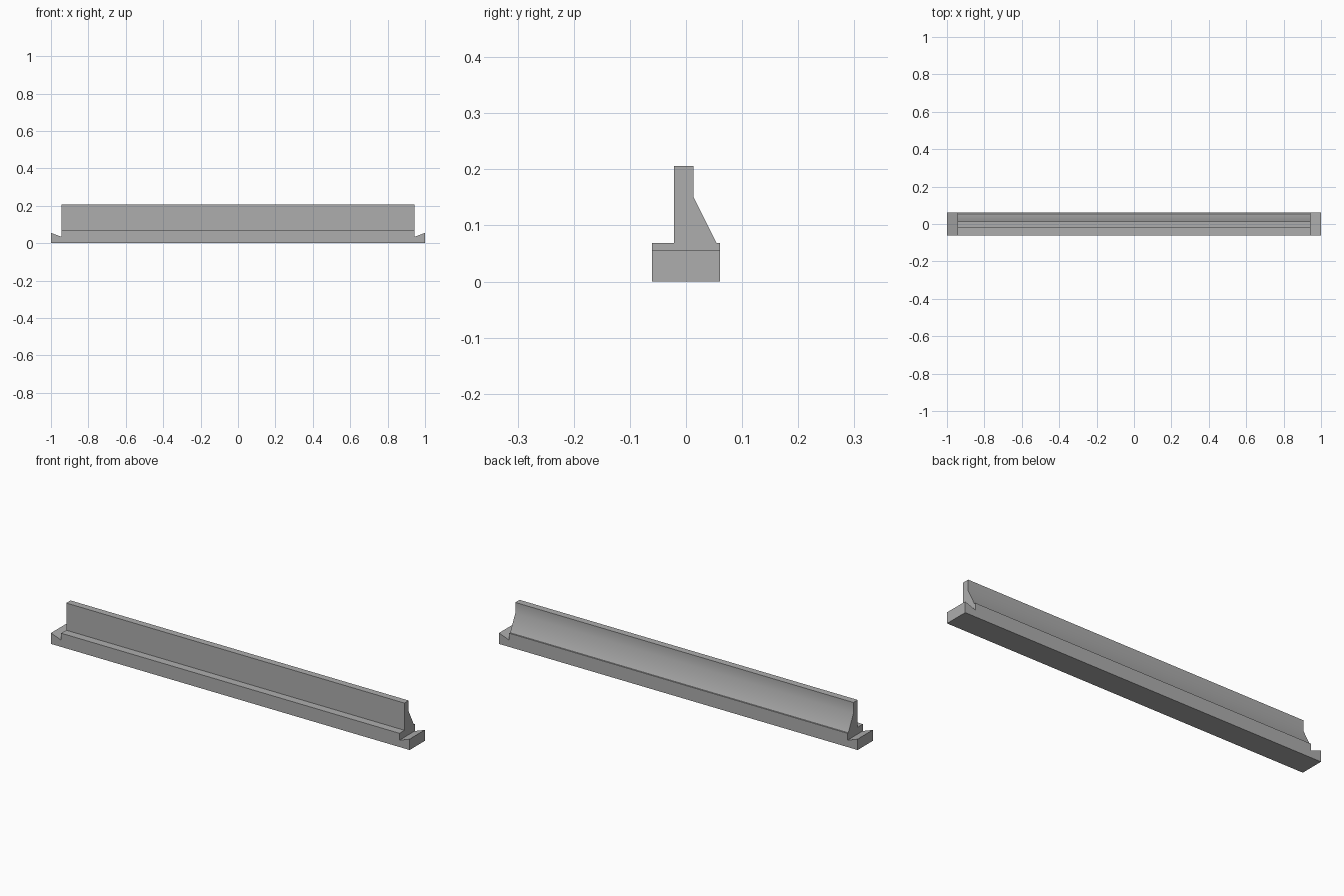
import bpy
import bmesh
from mathutils import Vector

cube = bpy.data.objects.get("Cube")
if cube:
    bpy.data.objects.remove(cube, do_unlink=True)

grey = bpy.data.materials.new("plain grey")
grey.use_nodes = True
colour = (0.42, 0.42, 0.42, 1)
grey.diffuse_color = colour
grey.node_tree.nodes["Principled BSDF"].inputs["Base Color"].default_value = colour

WALL_END = 0.943     # half length of the upright wall
HALF_DEPTH = 0.061
LEDGE = 0.069        # top of the base


def prism(name, start, sweep):
    """Extrude a flat outline along the sweep vector."""
    bm = bmesh.new()
    face = bm.faces.new([bm.verts.new(p) for p in start])
    result = bmesh.ops.extrude_face_region(bm, geom=[face], use_keep_orig=True)
    moved = [v for v in result["geom"] if isinstance(v, bmesh.types.BMVert)]
    bmesh.ops.translate(bm, verts=moved, vec=Vector(sweep))
    bmesh.ops.recalc_face_normals(bm, faces=bm.faces)
    mesh = bpy.data.meshes.new(name)
    bm.to_mesh(mesh)
    bm.free()
    mesh.materials.append(grey)
    obj = bpy.data.objects.new(name, mesh)
    bpy.context.collection.objects.link(obj)
    return obj


# Base with a sloping, upturned lip at each end
half = [(1, 0), (1, 0.055), (WALL_END, 0.034), (WALL_END, LEDGE)]
outline = half + [(-x, z) for x, z in reversed(half)]
base = prism("base", [(x, -HALF_DEPTH, z) for x, z in outline],
             (0, 2 * HALF_DEPTH, 0))

# Upright wall, buttressed by a slope along its back
section = [(-0.021, LEDGE), (0.054, LEDGE), (0.013, 0.151),
           (0.013, 0.206), (-0.021, 0.206)]
wall = prism("wall", [(-WALL_END, y, z) for y, z in section],
             (2 * WALL_END, 0, 0))

# Soft blend from wall into slope, every other edge crisp
bpy.ops.object.select_all(action="DESELECT")
wall.select_set(True)
bpy.context.view_layer.objects.active = wall
bpy.ops.object.shade_smooth_by_angle(angle=0.5236)
